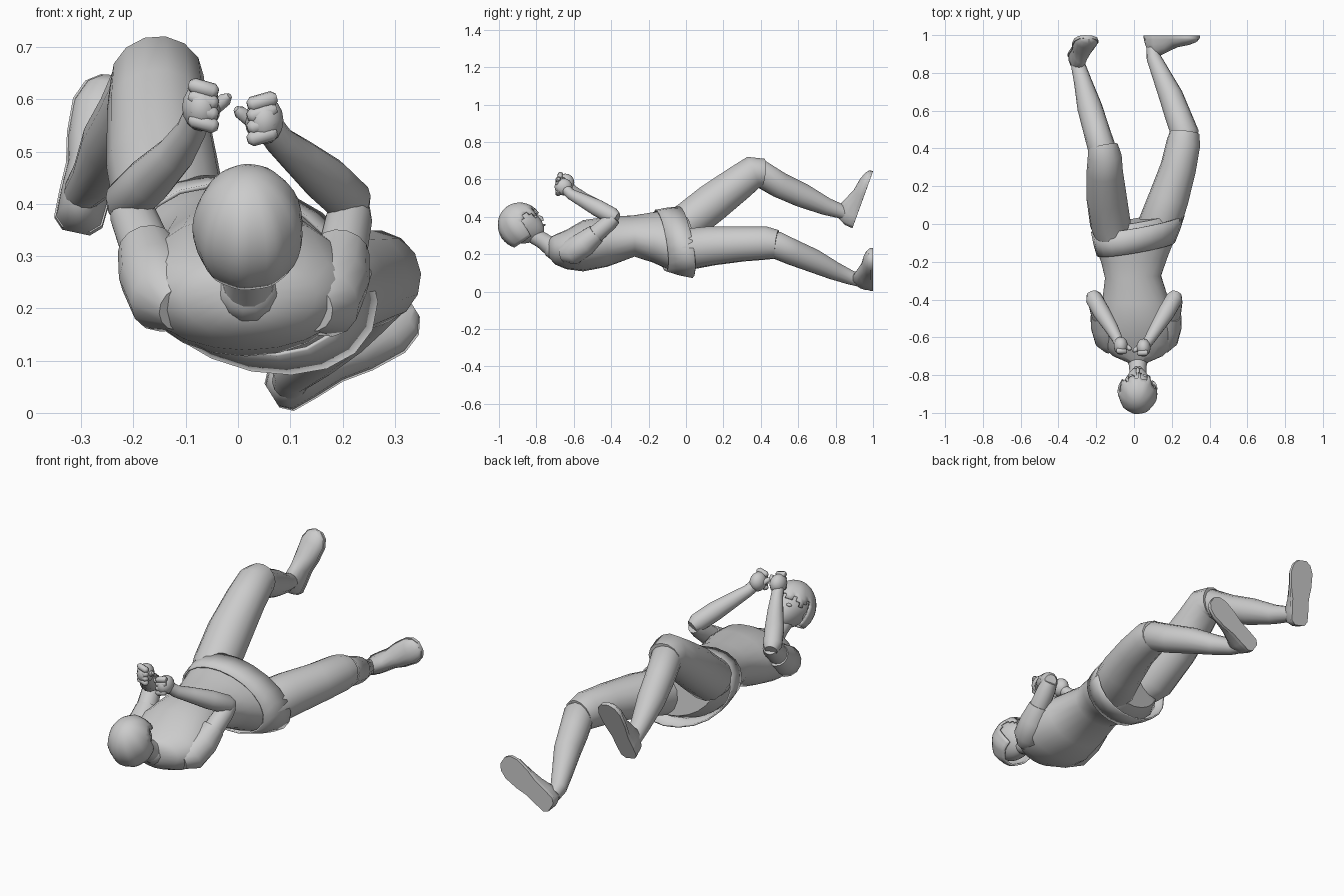
import bpy, bmesh, math
from mathutils import Vector, Matrix

if "Cube" in bpy.data.objects:
    bpy.data.objects.remove(bpy.data.objects["Cube"])

V = Vector


def finish(name, bm, angle=50, closed=True):
    bmesh.ops.recalc_face_normals(bm, faces=bm.faces)
    if closed and bm.calc_volume(signed=True) < 0:
        bmesh.ops.reverse_faces(bm, faces=bm.faces)
    me = bpy.data.meshes.new(name)
    bm.to_mesh(me)
    bm.free()
    ob = bpy.data.objects.new(name, me)
    bpy.context.collection.objects.link(ob)
    bpy.ops.object.select_all(action='DESELECT')
    ob.select_set(True)
    bpy.context.view_layer.objects.active = ob
    bpy.ops.object.shade_smooth_by_angle(angle=math.radians(angle))
    return ob


def loft(name, rings, caps=True):
    bm = bmesh.new()
    vs = [[bm.verts.new(p) for p in r] for r in rings]
    n = len(vs[0])
    for a, b in zip(vs, vs[1:]):
        for i in range(n):
            bm.faces.new((a[i], a[(i + 1) % n], b[(i + 1) % n], b[i]))
    if caps:
        bm.faces.new(vs[0])
        bm.faces.new(vs[-1])
    return finish(name, bm, closed=caps)


def limb(name, pts, n=14):
    # tube through (x, y, z, radius) points
    P = [V(p[:3]) for p in pts]
    rings = []
    for i, p in enumerate(P):
        t = (P[min(i + 1, len(P) - 1)] - P[max(i - 1, 0)]).normalized()
        u = t.cross(V((1, 0, 0.3))).normalized()
        w = t.cross(u)
        rings.append([p + pts[i][3] * (u * math.cos(a) + w * math.sin(a))
                      for a in (2 * math.pi * k / n for k in range(n))])
    return loft(name, rings)


def section(cx, y, cz, hw, hh, roll=0, kx=0, kz=0, n=20):
    # elliptical body section, rolled about y and sheared along y
    r = math.radians(roll)
    out = []
    for k in range(n):
        a = 2 * math.pi * k / n
        c, s = hw * math.cos(a), hh * math.sin(a)
        x, z = c * math.cos(r) + s * math.sin(r), -c * math.sin(r) + s * math.cos(r)
        out.append(V((cx + x, y + kx * x + kz * z, cz + z)))
    return out


def ball(name, mat, seg=20, rings=12):
    bm = bmesh.new()
    bmesh.ops.create_uvsphere(bm, u_segments=seg, v_segments=rings, radius=1)
    bm.transform(mat)
    return finish(name, bm, 60)


def place(loc, size):
    return Matrix.Translation(loc) @ Matrix.Diagonal((*size, 1))


# Torso
loft("torso", [section(*s) for s in (
    (.02, -.735, .235, .05, .05), (.02, -.70, .225, .13, .08), (.015, -.64, .225, .195, .105),
    (.015, -.55, .245, .205, .137), (.01, -.42, .267, .18, .134, 2),
    (-.005, -.28, .297, .15, .11, 8, .04, -.03), (.003, -.19, .288, .18, .128, 15, .09, -.07),
    (.01, -.12, .275, .21, .145, 22, .14, -.1),
    (.015, -.05, .27, .235, .155, 24, .15, -.1), (.02, .02, .27, .18, .12, 24, .15, -.1))])

# Flared hem around the hips
hem = loft("hem", [section(*s, 24, .15, -.12) for s in (
    (.01, -.135, .273, .216, .153), (.015, -.07, .268, .24, .167), (.02, .0, .264, .26, .175))], caps=False)
sol = hem.modifiers.new("thickness", 'SOLIDIFY')
sol.thickness = .008

# Legs: thigh cloth ends at the knee, bare calf below
limb("right_thigh", [(-.1, -.1, .33, .09), (-.125, 0, .365, .108), (-.145, .14, .475, .107),
                     (-.155, .28, .58, .096), (-.155, .36, .638, .09), (-.165, .41, .632, .08)])
limb("right_calf", [(-.155, .34, .62, .06), (-.17, .40, .63, .074), (-.2, .5, .57, .07),
                    (-.235, .62, .515, .066), (-.27, .75, .455, .048), (-.295, .84, .425, .038), (-.3, .88, .40, .035)])
limb("left_thigh", [(.1, -.1, .22, .08), (.135, 0, .225, .112), (.185, .14, .245, .106),
                    (.235, .3, .255, .095), (.262, .43, .26, .09), (.268, .485, .253, .078)])
limb("left_calf", [(.265, .42, .255, .06), (.27, .48, .25, .074), (.235, .57, .21, .07),
                   (.195, .68, .165, .064), (.145, .79, .112, .05), (.105, .88, .075, .039), (.1, .93, .06, .035)])


# Shoes: domed upper over a flat sole
def shoe(side, heel, toe_dir, up):
    d, h = V(toe_dir).normalized(), V(heel)
    w = d.cross(V(up)).normalized()
    u = w.cross(d)
    st = ((0, .024, .05), (.02, .044, .09), (.07, .046, .115), (.13, .046, .09),
          (.19, .058, .064), (.26, .062, .052), (.3, .047, .038), (.32, .02, .022))
    rings = []
    for s, hw, hh in st:
        rings.append([h + d * s + w * hw * math.cos(a) + u * (.012 + (hh - .012) * math.sin(a))
                      for a in (math.pi * k / 8 for k in range(9))])
    loft(side + "_shoe", rings)
    loft(side + "_sole", [[h + d * s + w * (x * (hw + .003)) + u * z
                           for x, z in ((-1, 0), (1, 0), (1, .016), (-1, .016))] for s, hw, _ in st])


shoe("right", (-.31, .892, .345), (.07, .105, .29), (0, -.93, .35))
shoe("left", (.065, .999, .033), (.85, 0, .53), (0, -1, 0))

# Arms raised with bent elbows, sleeves at the shoulders
limb("right_sleeve", [(-.11, -.66, .2, .045), (-.135, -.61, .222, .075), (-.16, -.54, .268, .07), (-.175, -.48, .315, .056)])
limb("right_upper_arm", [(-.155, -.56, .26, .05), (-.178, -.48, .32, .049), (-.2, -.41, .375, .045), (-.21, -.38, .40, .036)])
limb("right_forearm", [(-.222, -.368, .39, .03), (-.212, -.395, .405, .045), (-.17, -.47, .445, .046),
                       (-.12, -.55, .495, .037), (-.09, -.605, .54, .029), (-.075, -.64, .575, .028)])
limb("left_sleeve", [(.14, -.66, .2, .045), (.162, -.61, .212, .073), (.185, -.54, .258, .068), (.198, -.48, .31, .054)])
limb("left_upper_arm", [(.18, -.56, .25, .05), (.2, -.48, .31, .048), (.212, -.41, .37, .045), (.217, -.38, .395, .036)])
limb("left_forearm", [(.224, -.368, .392, .03), (.213, -.395, .405, .045), (.17, -.47, .445, .046),
                      (.12, -.55, .487, .037), (.08, -.615, .52, .029), (.058, -.645, .55, .028)])


# Fists
def fist(side, s, c):
    c = V(c)
    ball(side + "_palm", place(c, (.038, .048, .046)), 14, 8)
    for i in range(4):
        z = .036 - .022 * i
        a, b = c + V((-s * .024, -.026, z + .008)), c + V((s * .032, -.03, z - .008))
        limb(f"{side}_finger_{i + 1}", [(*a, .008), (*a.lerp(b, .15), .015), (*a.lerp(b, .85), .015), (*b, .007)], 8)
    a, b = c + V((s * .012, .012, -.012)), c + V((s * .054, -.02, .022))
    limb(side + "_thumb", [(*a, .014), (*a.lerp(b, .8), .013), (*b, .006)], 8)


fist("right", 1, (-.07, -.645, .585))
fist("left", -1, (.05, -.655, .56))

# Neck and collar
limb("neck", [(.02, -.83, .31, .045), (.02, -.77, .275, .045), (.02, -.71, .23, .052), (.02, -.66, .21, .065)])
limb("collar", [(.02, -.735, .25, .05), (.02, -.725, .245, .058), (.02, -.70, .232, .064), (.02, -.68, .222, .055)])

# Head, built facing local -y and tilted back into place
t = math.radians(34)
M = Matrix.Translation((.02, -.885, .353)) @ Matrix((
    (-1, 0, 0, 0), (0, -math.cos(t), -math.sin(t), 0), (0, -math.sin(t), math.cos(t), 0), (0, 0, 0, 1)))
bm = bmesh.new()
bmesh.ops.create_uvsphere(bm, u_segments=24, v_segments=16, radius=1)
for v in bm.verts:
    low = max(0, -v.co.z)
    v.co = V((v.co.x * .088 * (1 - .3 * low), v.co.y * .106 - .04 * low ** 1.5, v.co.z * .114))
bm.transform(M)
finish("head", bm, 60)
limb("nose", [(*(M @ V((0, -.1, .005))), .006), (*(M @ V((0, -.114, -.03))), .011), (*(M @ V((0, -.112, -.045))), .008)], 8)
ball("mouth", M @ place((0, -.105, -.068), (.02, .01, .006)), 10, 6)
for s in (-1, 1):
    ball("ear", M @ place((s * .086, .005, -.03), (.01, .02, .028)), 10, 8)
    ball("eye", M @ place((s * .036, -.092, -.005), (.016, .01, .008)), 10, 6)

# Hair cap, open over the face, with gentle locks and a jagged fringe
bm = bmesh.new()
bmesh.ops.create_uvsphere(bm, u_segments=36, v_segments=18, radius=1)
gone = [f for f in bm.faces if (lambda c: c.z < -.6 or (
    c.y < -.1 and c.z < .22 + .15 * math.sin(14 * c.x)))(f.calc_center_median())]
bmesh.ops.delete(bm, geom=gone, context='FACES')
for v in bm.verts:
    k = 1 + .025 * math.cos(9 * math.atan2(v.co.y, v.co.x)) * (1 - v.co.z ** 2)
    v.co = V((v.co.x * .097 * k, v.co.y * .112 * k, v.co.z * .117))
bm.transform(M)
hair = finish("hair", bm, 60, closed=False)
sol = hair.modifiers.new("thickness", 'SOLIDIFY')
sol.thickness = .008
